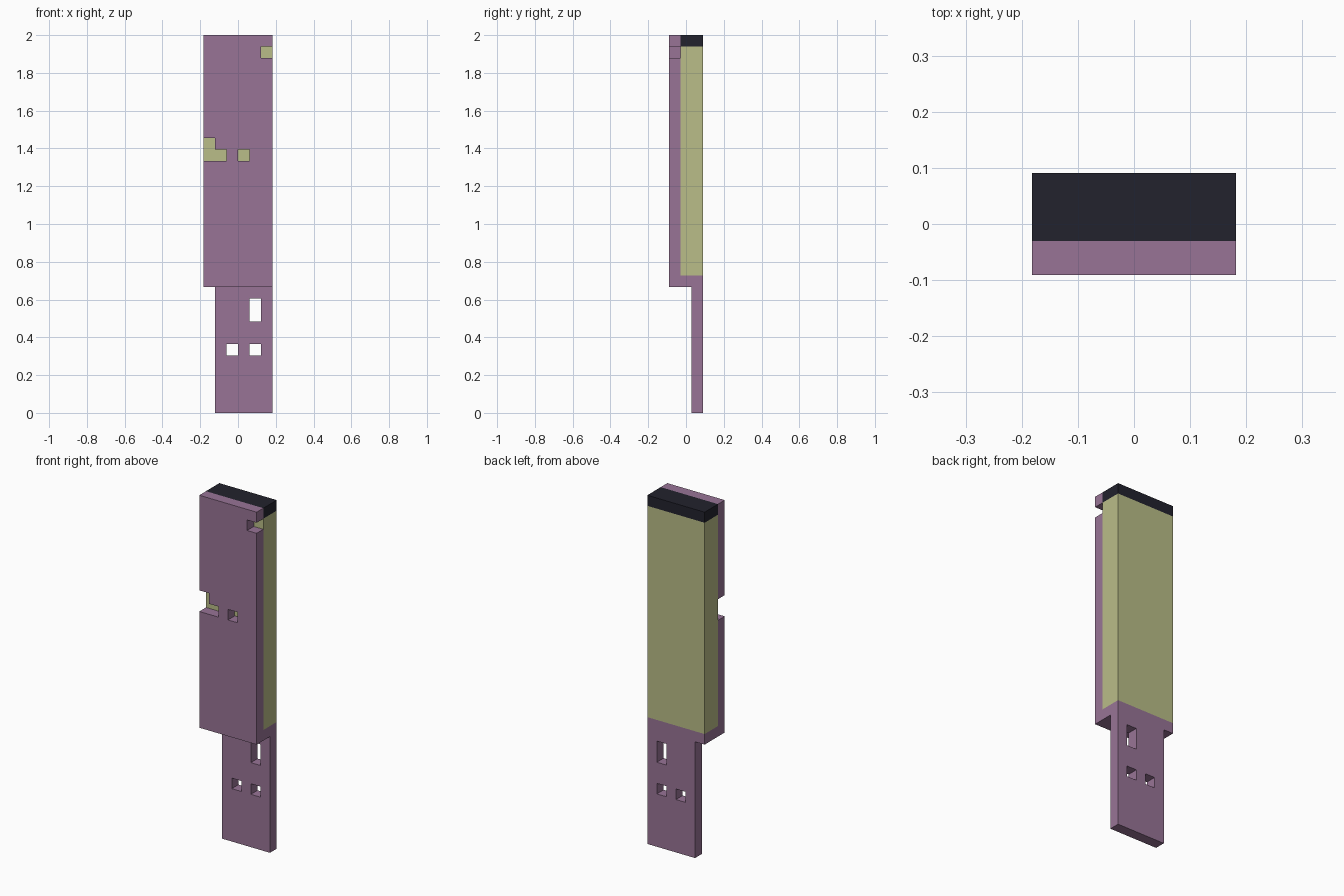
import bpy, bmesh

cube = bpy.data.objects.get("Cube")
if cube:
    bpy.data.objects.remove(cube, do_unlink=True)

U = 2 / 33  # one block of the model's grid


def material(name, srgb):
    linear = [((c / 255 + 0.055) / 1.055) ** 2.4 for c in srgb] + [1]
    mat = bpy.data.materials.new(name)
    mat.use_nodes = True
    mat.diffuse_color = linear
    mat.node_tree.nodes["Principled BSDF"].inputs["Base Color"].default_value = linear
    return mat


def slab(name, mat, x, y, z, cutouts=()):
    """Box in grid blocks; cutouts (x0, x1, z0, z1) go through its depth."""
    xs = sorted({*x, *(v for c in cutouts for v in c[:2])})
    zs = sorted({*z, *(v for c in cutouts for v in c[2:])})
    bm = bmesh.new()
    for x0, x1 in zip(xs, xs[1:]):
        for z0, z1 in zip(zs, zs[1:]):
            if any(a <= x0 and x1 <= b and c <= z0 and z1 <= d for a, b, c, d in cutouts):
                continue
            corners = ((x0, z0), (x1, z0), (x1, z1), (x0, z1))
            bm.faces.new([bm.verts.new((px * U, y[0] * U, pz * U)) for px, pz in corners])
    bmesh.ops.remove_doubles(bm, verts=bm.verts[:], dist=U / 100)
    # Extrude the front outline backwards, keeping the front faces
    made = bmesh.ops.extrude_face_region(bm, geom=bm.faces[:], use_keep_orig=True)
    moved = [g for g in made["geom"] if isinstance(g, bmesh.types.BMVert)]
    bmesh.ops.translate(bm, verts=moved, vec=(0, (y[1] - y[0]) * U, 0))
    bmesh.ops.recalc_face_normals(bm, faces=bm.faces[:])
    mesh = bpy.data.meshes.new(name)
    bm.to_mesh(mesh)
    bm.free()
    mesh.materials.append(mat)
    obj = bpy.data.objects.new(name, mesh)
    bpy.context.collection.objects.link(obj)
    return obj


purple = material("dusty purple", (152, 116, 150))
beige = material("pale olive", (186, 189, 136))
dark = material("dark navy", (34, 34, 45))

FULL = (-3, 3)
BODY = (-0.5, 1.5)

# Thin lower tongue with its three holes
slab("lower_tongue", purple, (-2, 3), (0.5, 1.5), (0, 11),
     [(1, 2, 8, 10), (-1, 0, 5, 6), (1, 2, 5, 6)])
# Front cover with the corner notch, stepped side notch and small window
slab("front_cover", purple, FULL, (-1.5, -0.5), (11, 33),
     [(2, 3, 31, 32), (-3, -2, 22, 24), (-2, -1, 22, 23), (0, 1, 22, 23)])
# Body behind the cover
slab("body_base", purple, FULL, BODY, (11, 12))
slab("body_core", beige, FULL, BODY, (12, 32))
slab("body_cap", dark, FULL, BODY, (32, 33))
